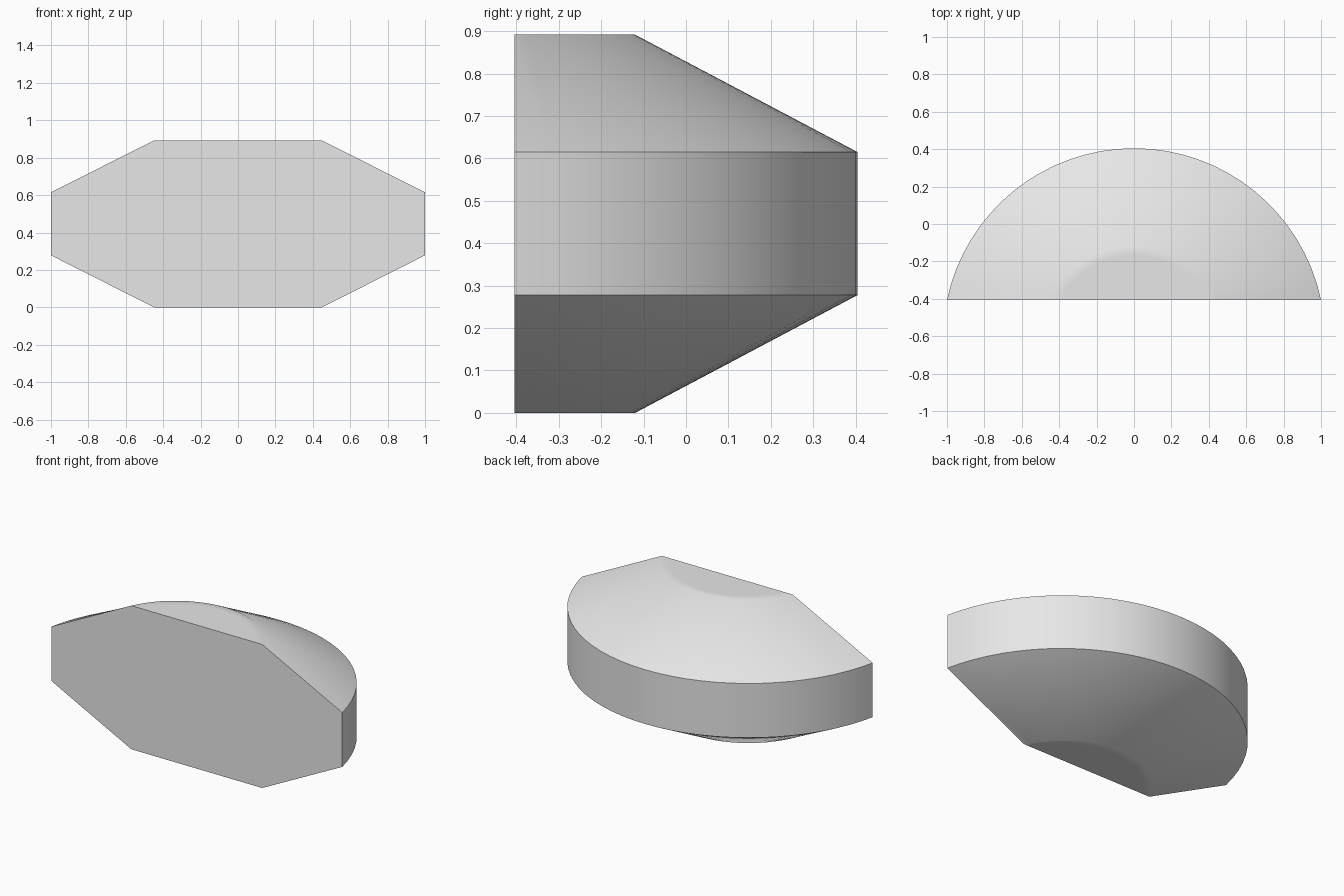
import bpy, bmesh
from math import asin, sin, cos, sqrt

cube = bpy.data.objects.get("Cube")
if cube:
    bpy.data.objects.remove(cube, do_unlink=True)

FLAT_Y = -0.405     # plane of the flat front
AXIS_Y = -0.617     # axis of the round back
SEGMENTS = 32

grey = bpy.data.materials.new("light grey")
grey.use_nodes = True
colour = (0.8, 0.8, 0.8, 1)
grey.diffuse_color = colour
grey.node_tree.nodes["Principled BSDF"].inputs["Base Color"].default_value = colour


def arc(bm, radius, z):
    """Arc of vertices behind the flat front, from right to left."""
    half_width = sqrt(radius ** 2 - (FLAT_Y - AXIS_Y) ** 2)
    span = asin(half_width / radius)
    verts = []
    for i in range(SEGMENTS + 1):
        a = span * (2 * i / SEGMENTS - 1)
        verts.append(bm.verts.new((radius * sin(a), AXIS_Y + radius * cos(a), z)))
    return verts


# Body: bottom cap, lower cone, wall, upper cone, top cap
bm = bmesh.new()
profile = [(0.45, 0), (0.497, 0), (1.022, 0.278),
           (1.022, 0.615), (0.497, 0.892), (0.45, 0.892)]
rings = [arc(bm, r, z) for r, z in profile]
for low, high in zip(rings, rings[1:]):
    for i in range(SEGMENTS):
        bm.faces.new((low[i], low[i + 1], high[i + 1], high[i]))

# Flat centres of the caps and the flat front
bm.faces.new(rings[0])
bm.faces.new(rings[-1])
bm.faces.new([r[0] for r in rings] + [r[-1] for r in reversed(rings)])
bmesh.ops.recalc_face_normals(bm, faces=bm.faces)

mesh = bpy.data.meshes.new("half_round_body")
bm.to_mesh(mesh)
bm.free()
mesh.materials.append(grey)
body = bpy.data.objects.new("half_round_body", mesh)
bpy.context.collection.objects.link(body)

# Smooth round surfaces, keeping the wall and front edges sharp
bpy.ops.object.select_all(action='DESELECT')
body.select_set(True)
bpy.context.view_layer.objects.active = body
bpy.ops.object.shade_smooth_by_angle(angle=0.524)
